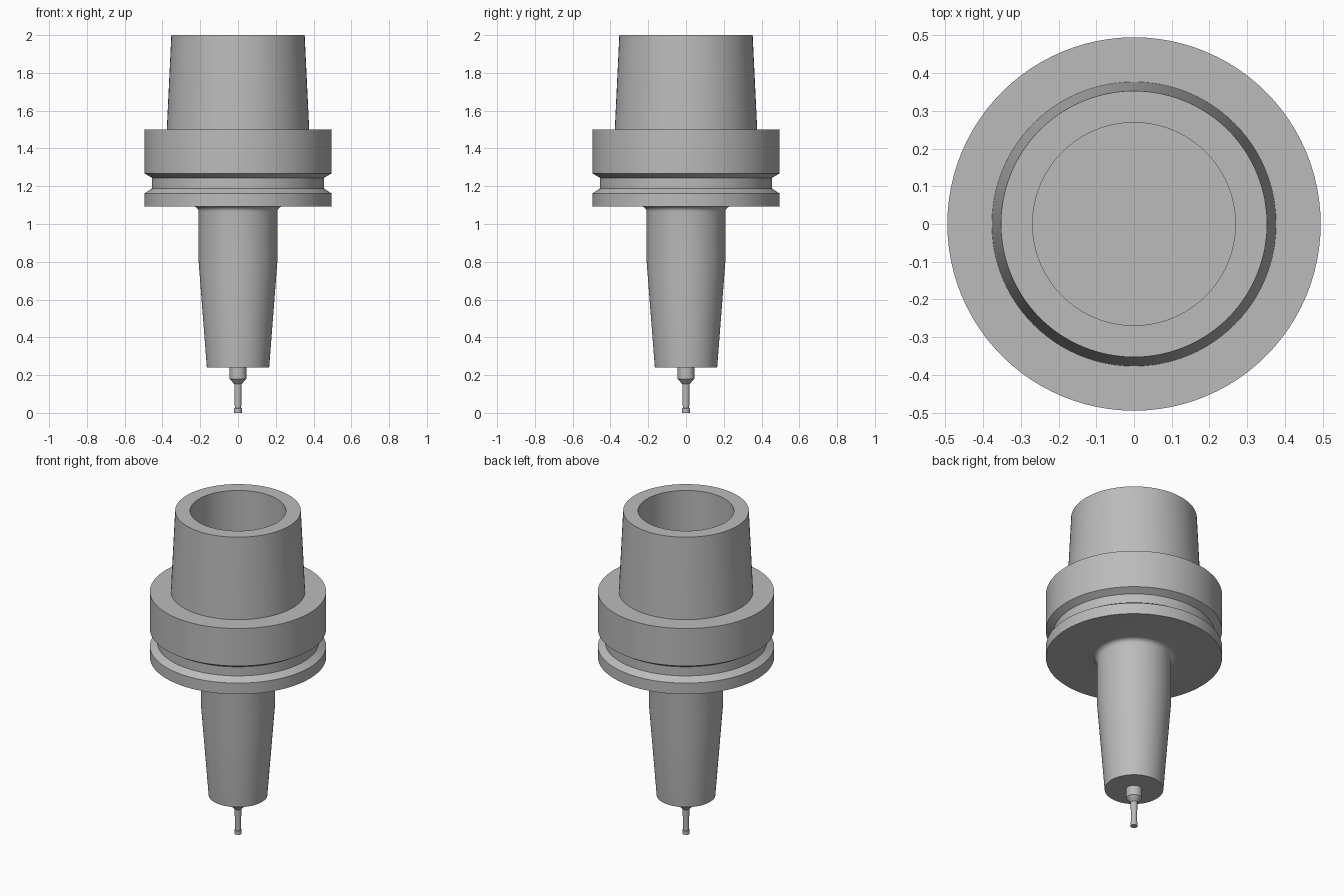
import bpy
import bmesh
import math

cube = bpy.data.objects.get("Cube")
if cube:
    bpy.data.objects.remove(cube, do_unlink=True)

steel = bpy.data.materials.new("satin_steel")
steel.use_nodes = True
grey = (0.5, 0.5, 0.5, 1)
steel.diffuse_color = grey
steel.node_tree.nodes["Principled BSDF"].inputs["Base Color"].default_value = grey


def lathe(name, profile, steps=96):
    """Spin an (r, z) profile around the vertical axis."""
    bm = bmesh.new()
    verts = [bm.verts.new((r, 0, z)) for r, z in profile]
    edges = [bm.edges.new(pair) for pair in zip(verts, verts[1:])]
    bmesh.ops.spin(bm, geom=verts + edges, axis=(0, 0, 1), cent=(0, 0, 0),
                   angle=math.tau, steps=steps, use_duplicate=False)
    bmesh.ops.remove_doubles(bm, verts=bm.verts, dist=1e-5)
    bmesh.ops.recalc_face_normals(bm, faces=bm.faces)
    mesh = bpy.data.meshes.new(name)
    bm.to_mesh(mesh)
    bm.free()
    mesh.materials.append(steel)
    obj = bpy.data.objects.new(name, mesh)
    bpy.context.collection.objects.link(obj)
    bpy.ops.object.select_all(action="DESELECT")
    obj.select_set(True)
    bpy.context.view_layer.objects.active = obj
    bpy.ops.object.shade_smooth_by_angle(angle=math.radians(20))
    return obj


# Holder: small fillet under the flange, drawn as a quarter arc
neck, flange_bottom, fillet = 0.209, 1.093, 0.028
arc = [(neck + fillet * (1 - math.cos(a)), flange_bottom - fillet * (1 - math.sin(a)))
       for a in (math.pi / 2 * i / 6 for i in range(7))]

# Tapered nose, grooved flange and hollow taper in one turned body
lathe("tool_holder", [
    (0, 0.239), (0.165, 0.239), (neck, 0.81), *arc,
    (0.495, flange_bottom), (0.495, 1.162), (0.455, 1.188), (0.455, 1.244),
    (0.495, 1.268), (0.495, 1.5), (0.377, 1.5), (0.353, 2),
    (0.269, 2), (0.269, 1.5), (0, 1.5),
])

# Cutter: shank, shoulder, thin neck and tip
lathe("cutting_tool", [
    (0, 0.25), (0.045, 0.25), (0.045, 0.18), (0.019, 0.153),
    (0.017, 0.025), (0.02, 0.022), (0.02, 0), (0, 0),
], steps=48)
